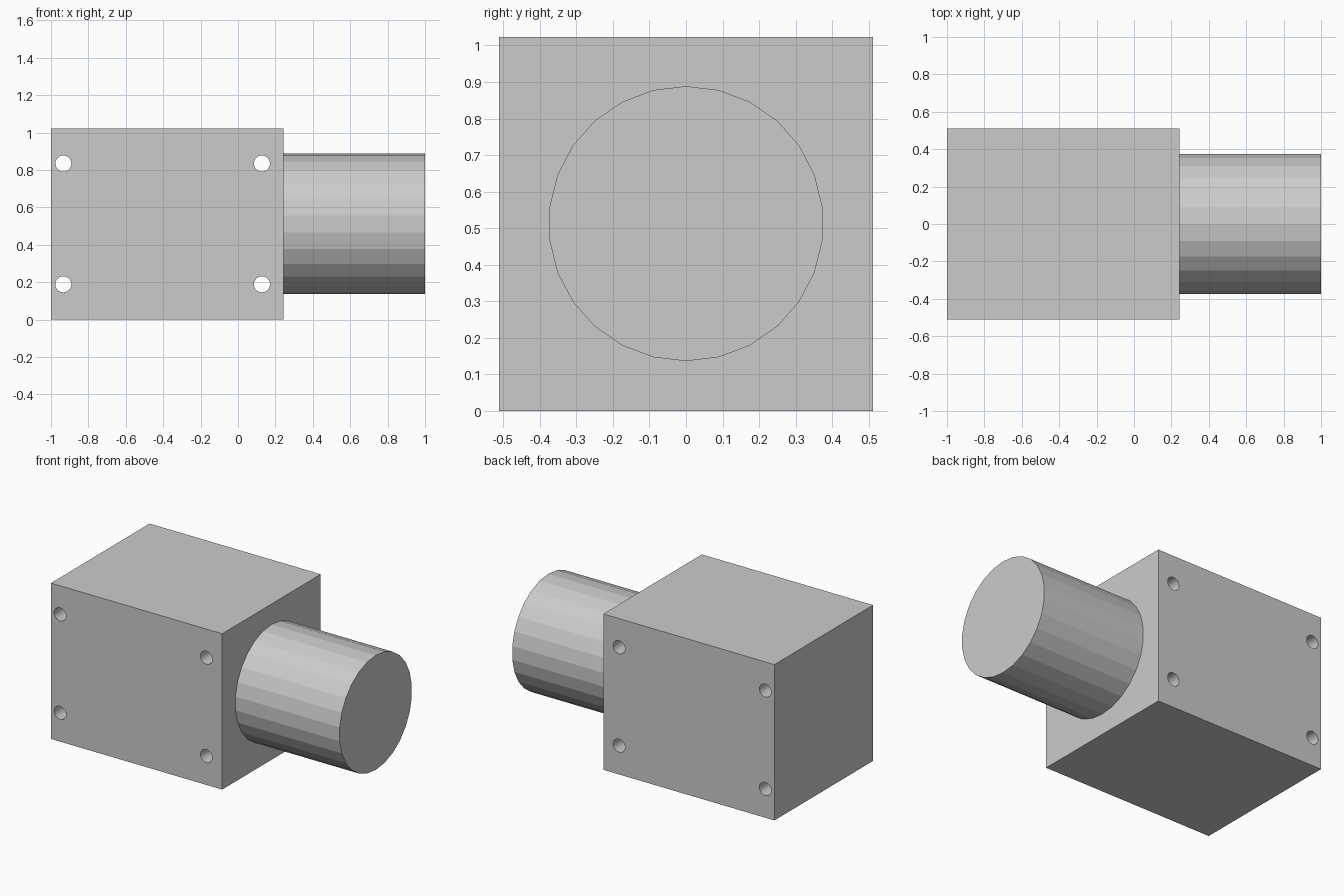
import bpy, bmesh
from mathutils import Matrix, Vector
from math import pi

if "Cube" in bpy.data.objects:
    bpy.data.objects.remove(bpy.data.objects["Cube"])

SIDES = 26
X0, X1 = -1.0, 0.243      # housing ends
HALF, HEIGHT = 0.511, 1.023


def add_object(name, bm):
    mesh = bpy.data.meshes.new(name)
    bm.to_mesh(mesh)
    bm.free()
    obj = bpy.data.objects.new(name, mesh)
    bpy.context.collection.objects.link(obj)
    return obj


def add_rod(bm, centre, radius, length, rotation):
    bmesh.ops.create_cone(bm, cap_ends=True, segments=SIDES, radius1=radius,
                          radius2=radius, depth=length,
                          matrix=Matrix.Translation(centre) @ rotation)


# Square housing block
bm = bmesh.new()
bmesh.ops.create_cube(bm, size=1, matrix=Matrix.Translation(((X0 + X1) / 2, 0, HEIGHT / 2))
                      @ Matrix.Diagonal((X1 - X0, 2 * HALF, HEIGHT, 1)))
housing = add_object("housing", bm)

# Four mounting holes running front to back
bm = bmesh.new()
for x in (-0.934, 0.128):
    for z in (0.189, 0.835):
        add_rod(bm, Vector((x, 0, z)), 0.043, 1.4, Matrix.Rotation(pi / 2, 4, 'X'))
cutter = add_object("mounting_hole_cutter", bm)
cutter.hide_render = True
cutter.hide_set(True)
cut = housing.modifiers.new("mounting_holes", 'BOOLEAN')
cut.operation = 'DIFFERENCE'
cut.solver = 'EXACT'
cut.object = cutter

# Faceted round shaft, with a corner at the top
bm = bmesh.new()
turn = Matrix.Rotation(pi / 2, 4, 'Y') @ Matrix.Rotation(pi / 2, 4, 'Z')
add_rod(bm, Vector(((X1 + 1) / 2, 0, HEIGHT / 2 + 0.001)), 0.376, 1 - X1, turn)
add_object("shaft", bm)
